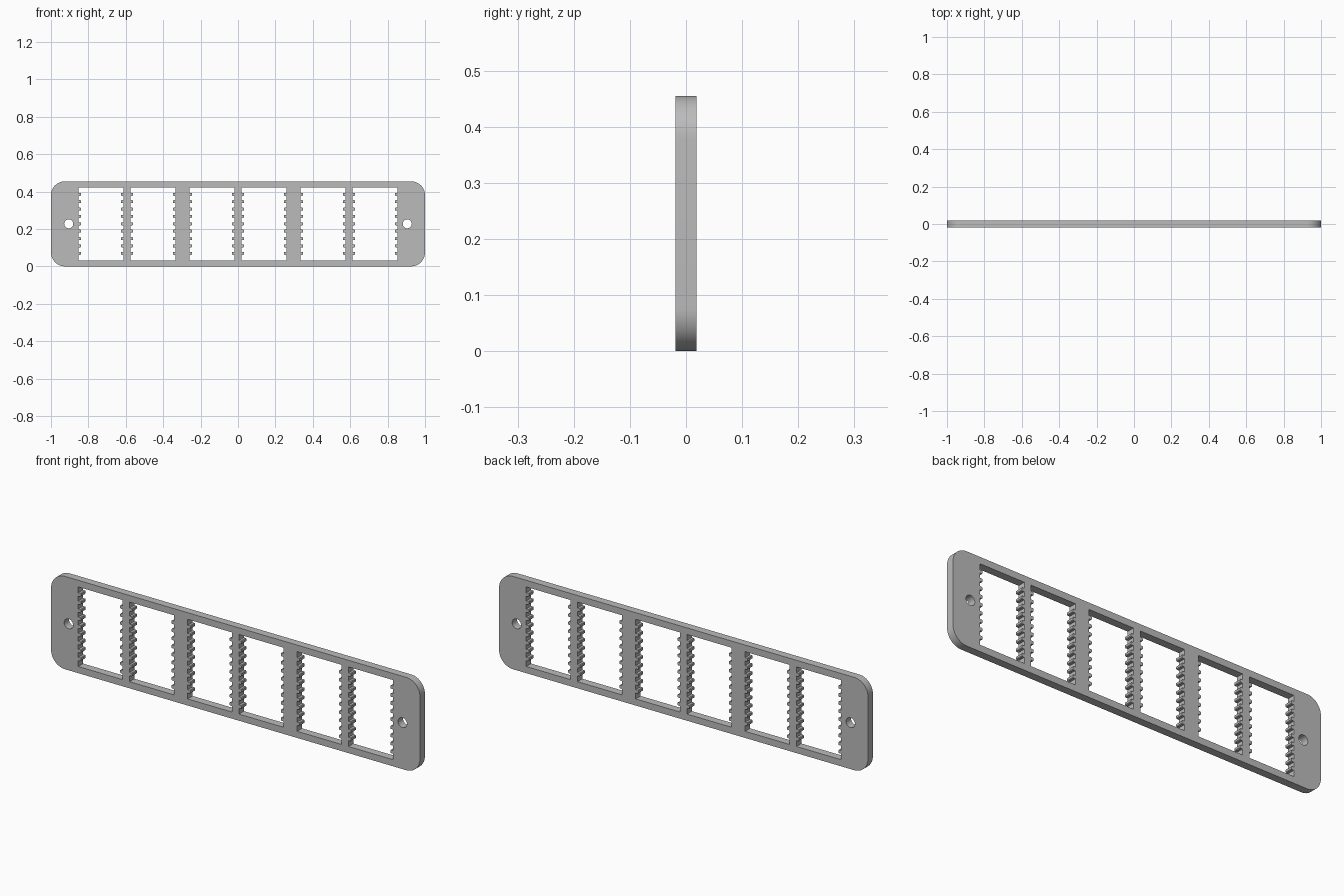
import bpy, bmesh, math

if "Cube" in bpy.data.objects:
    bpy.data.objects.remove(bpy.data.objects["Cube"])

HEIGHT, HALF_DEPTH, CORNER = 0.455, 0.019, 0.075
MID = HEIGHT / 2

grey = bpy.data.materials.new("plain grey")
grey.diffuse_color = (0.5, 0.5, 0.5, 1)
grey.use_nodes = True
grey.node_tree.nodes["Principled BSDF"].inputs["Base Color"].default_value = grey.diffuse_color


def arc(cx, cz, r, start, end, n):
    return [(cx + r * math.cos(math.radians(start + (end - start) * i / n)),
             cz + r * math.sin(math.radians(start + (end - start) * i / n))) for i in range(n + 1)]


def window(cx):
    """Rectangular opening with nine small teeth on each upright side."""
    half_w, half_h, pitch, tooth, reach = 0.1205, 0.195, 0.0395, 0.008, 0.014
    side = [(half_w, -half_h)]
    for i in range(-4, 5):
        z = i * pitch
        side += [(half_w, z - tooth), (half_w - reach + 0.003, z - tooth),
                 (half_w - reach, z - tooth + 0.003), (half_w - reach, z + tooth - 0.003),
                 (half_w - reach + 0.003, z + tooth), (half_w, z + tooth)]
    side.append((half_w, half_h))
    loop = side + [(-x, z) for x, z in reversed(side)]
    return [(cx + x, MID + z) for x, z in loop]


# Rounded outer edge
outline = []
for sx, sz, a in ((1, 1, 0), (-1, 1, 90), (-1, -1, 180), (1, -1, 270)):
    outline += arc(sx * (1 - CORNER), MID + sz * (MID - CORNER), CORNER, a, a + 90, 12)
loops = [outline]

# Toothed windows and screw holes, symmetric left and right
for s in (-1, 1):
    loops += [window(s * x) for x in (0.139, 0.4545, 0.7325)]
    loops.append(arc(s * 0.905, MID, 0.024, 0, 360, 32)[:-1])

# Extruded flat profile
profile = bpy.data.curves.new("slotted_plate", 'CURVE')
profile.dimensions = '2D'
profile.fill_mode = 'BOTH'
profile.extrude = HALF_DEPTH
for pts in loops:
    spline = profile.splines.new('POLY')
    spline.points.add(len(pts) - 1)
    for p, (x, z) in zip(spline.points, pts):
        p.co = (x, z, 0, 1)
    spline.use_cyclic_u = True

plate = bpy.data.objects.new("slotted_plate", profile)
bpy.context.collection.objects.link(plate)
plate.rotation_euler = (math.pi / 2, 0, 0)
bpy.context.view_layer.objects.active = plate
plate.select_set(True)
bpy.ops.object.convert(target='MESH')
plate = bpy.context.object

# Weld the caps to the walls
bm = bmesh.new()
bm.from_mesh(plate.data)
bmesh.ops.remove_doubles(bm, verts=bm.verts, dist=0.0001)
bmesh.ops.recalc_face_normals(bm, faces=bm.faces)
bm.to_mesh(plate.data)
bm.free()

plate.data.materials.clear()
plate.data.materials.append(grey)
bpy.ops.object.shade_smooth_by_angle(angle=math.radians(30))
